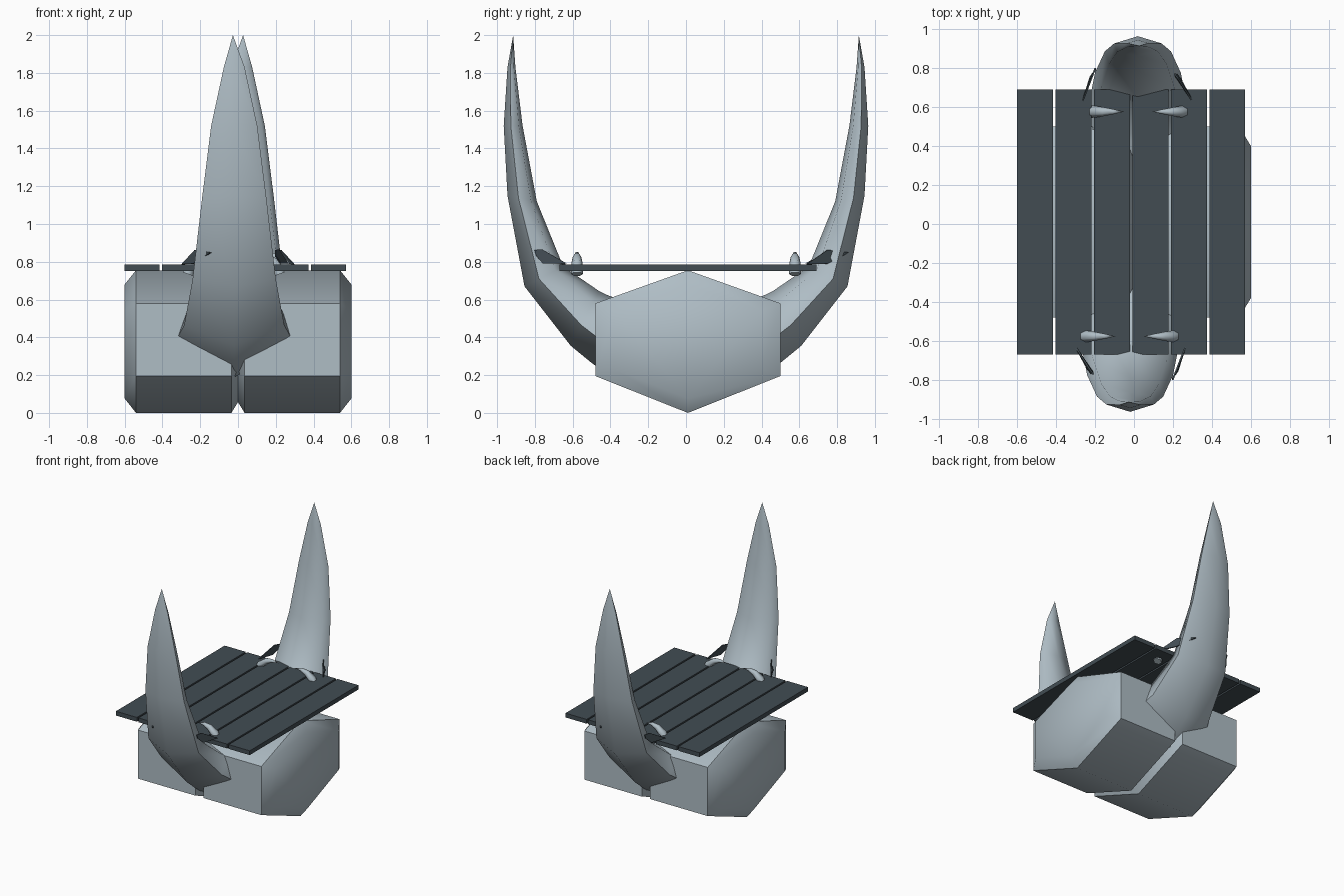
import bpy, bmesh, math
from mathutils import Vector, Matrix

if "Cube" in bpy.data.objects:
    bpy.data.objects.remove(bpy.data.objects["Cube"])


def material(name, rgb):
    m = bpy.data.materials.new(name)
    m.diffuse_color = (*rgb, 1)
    m.use_nodes = True
    m.node_tree.nodes["Principled BSDF"].inputs["Base Color"].default_value = m.diffuse_color
    return m


LIGHT = material("pale_blue_grey", (0.43, 0.51, 0.56))
DARK = material("dark_slate", (0.054, 0.073, 0.086))
HALF_TURN = Matrix.Rotation(math.pi, 4, 'Z')


def finish(name, bm, mat, angle=None):
    bmesh.ops.recalc_face_normals(bm, faces=bm.faces)
    me = bpy.data.meshes.new(name)
    bm.to_mesh(me)
    bm.free()
    me.materials.append(mat)
    ob = bpy.data.objects.new(name, me)
    bpy.context.collection.objects.link(ob)
    if angle:
        bpy.ops.object.select_all(action='DESELECT')
        ob.select_set(True)
        bpy.context.view_layer.objects.active = ob
        bpy.ops.object.shade_smooth_by_angle(angle=math.radians(angle))
    return ob


def loft(name, rings, mat, angle, tip=None, turn=False):
    """Skin equal-length rings, with an optional pointed tip."""
    bm = bmesh.new()
    vr = [[bm.verts.new(p) for p in r] for r in rings]
    n = len(vr[0])
    for a, b in zip(vr, vr[1:]):
        for i in range(n):
            j = (i + 1) % n
            bm.faces.new((a[i], a[j], b[j], b[i]))
    bm.faces.new(vr[0])
    if tip:
        t = bm.verts.new(tip)
        for i in range(n):
            bm.faces.new((vr[-1][i], vr[-1][(i + 1) % n], t))
    else:
        bm.faces.new(vr[-1])
    if turn:
        bmesh.ops.transform(bm, matrix=HALF_TURN, verts=bm.verts)
    return finish(name, bm, mat, angle)


# Double hexagonal drum with a groove around its middle
HEX = [(0, .375), (.49, .2), (.49, -.185), (0, -.38), (-.49, -.185), (-.49, .2)]
STATIONS = [(-.6, .8), (-.54, 1), (-.035, 1), (0, .85), (.035, 1), (.54, 1), (.6, .8)]
loft("drum_base", [[(x, .01 + y * s, .38 + z * s) for y, z in HEX] for x, s in STATIONS],
     LIGHT, 48)

# Plank seat
for k in range(6):
    x0 = -.6 + k * .1975
    bm = bmesh.new()
    bmesh.ops.create_cube(bm, size=1)
    bmesh.ops.transform(bm, verts=bm.verts,
                        matrix=Matrix.Translation((x0 + .092, .01, .768)) @ Matrix.Diagonal((.184, 1.36, .034, 1)))
    finish(f"plank_{k + 1}", bm, DARK)

# Tusk stations: outer (y, z), inner (y, z), half width
TUSK = [((.40, .19), (.30, .58), .30),
        ((.50, .265), (.42, .625), .30),
        ((.61, .355), (.46, .645), .265),
        ((.855, .67), (.65, .775), .22),
        ((.945, 1.15), (.79, 1.12), .17),
        ((.965, 1.52), (.865, 1.52), .122),
        ((.945, 1.83), (.903, 1.83), .055)]
SECTION = [(0, 1), (.92, .25), (.8, -.6), (0, -1), (-.8, -.6), (-.92, .25)]
# Strap ends: flat slivers sticking out of each tusk
STRAPS = [[(.30, .64, .787), (.23, .75, .863), (.145, .865, .85), (.24, .75, .79)],
          [(-.26, .63, .79), (-.21, .76, .865), (-.195, .80, .862), (-.195, .79, .83), (-.22, .755, .79)]]
# Claw path: distance in from base, z, radius
CLAW = [(0, .735, .032), (.02, .79, .030), (.065, .825, .023), (.115, .84, .013)]


def strap(name, pts, turn):
    bm = bmesh.new()
    f = bm.faces.new([bm.verts.new(p) for p in pts])
    f.normal_update()
    push = f.normal * .008
    r = bmesh.ops.extrude_face_region(bm, geom=[f])
    bmesh.ops.translate(bm, vec=push, verts=[v for v in r["geom"] if isinstance(v, bmesh.types.BMVert)])
    if turn:
        bmesh.ops.transform(bm, matrix=HALF_TURN, verts=bm.verts)
    finish(name, bm, DARK)


def claw(name, base, d, turn):
    pts = [Vector((base + d * s, .577, z)) for s, z, r in CLAW]
    rings = []
    for i, p in enumerate(pts):
        t = (pts[min(i + 1, 3)] - pts[max(i - 1, 0)]).normalized()
        side = Vector((0, 1, 0))
        up = t.cross(side)
        r = CLAW[i][2]
        rings.append([p + r * (math.cos(a) * side + math.sin(a) * up)
                      for a in (math.tau * k / 6 for k in range(6))])
    loft(name, rings, LIGHT, 65, (base + d * .17, .577, .835), turn)


# Each end has one tusk, two straps and two claws; the front is the back turned half around
for where, turn in (("back", False), ("front", True)):
    rings = []
    for o, i, w in TUSK:
        o, i = Vector((0, *o)), Vector((0, *i))
        mid, half = (o + i) / 2, (o - i) / 2
        rings.append([mid + half * v + Vector((.02 + w * u / .92, 0, 0)) for u, v in SECTION])
    loft(f"{where}_tusk", rings, LIGHT, 65, (.027, .915, 2.0), turn)
    for k, pts in enumerate(STRAPS):
        strap(f"{where}_strap_{k + 1}", pts, turn)
    claw(f"{where}_claw_1", .265, -1, turn)
    claw(f"{where}_claw_2", -.22, 1, turn)
